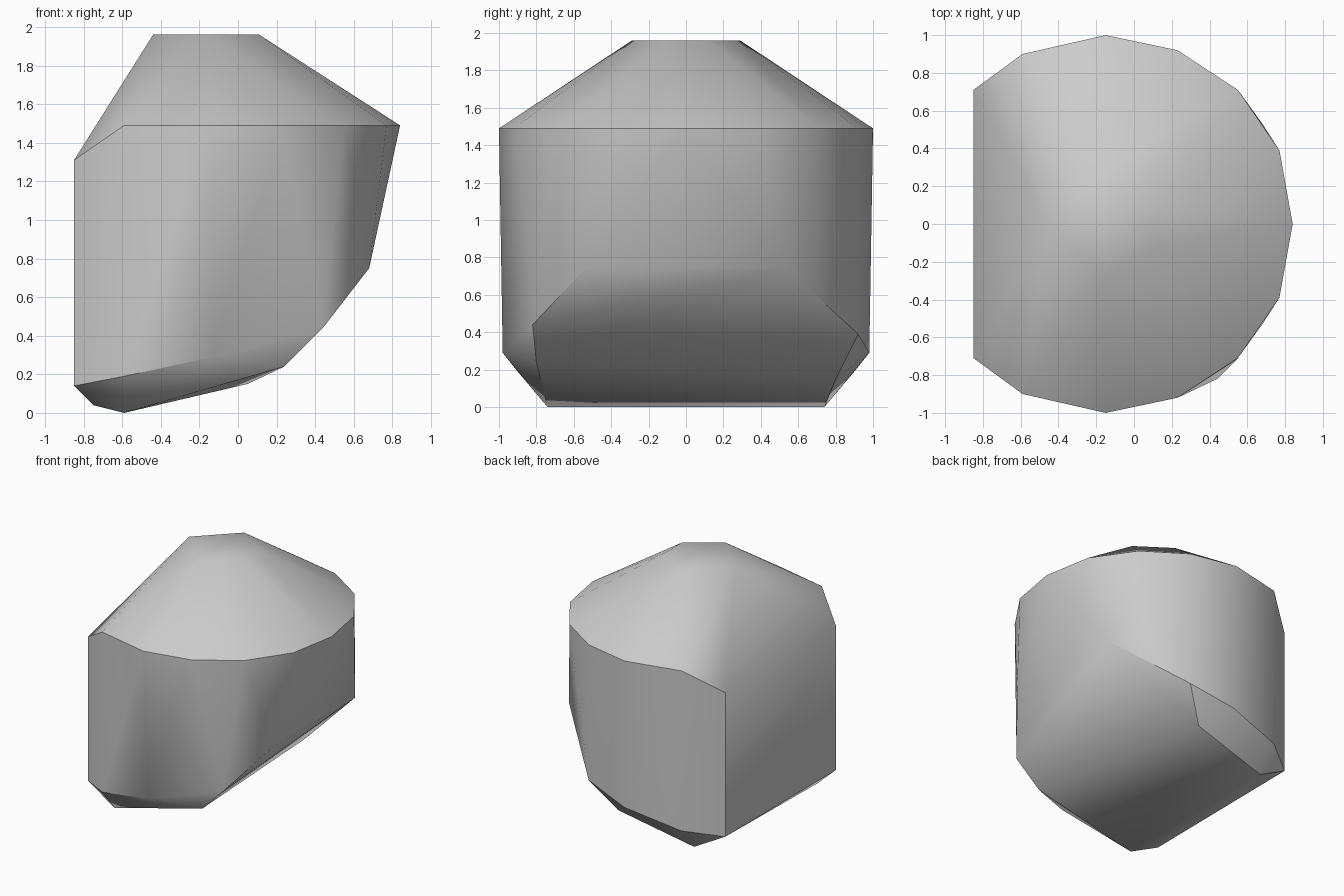
import bpy
import bmesh
import math

default_cube = bpy.data.objects.get("Cube")
if default_cube:
    bpy.data.objects.remove(default_cube, do_unlink=True)


def make_material(name, colour):
    material = bpy.data.materials.new(name)
    material.use_nodes = True
    material.diffuse_color = colour
    material.node_tree.nodes["Principled BSDF"].inputs["Base Color"].default_value = colour
    return material


def both_sides(points):
    """Repeat each point on the other side of the centre plane."""
    return [(x, side * y, z) for x, y, z in points for side in ((-1, 1) if y else (1,))]


# Rounded rim with a flat cut along one side
RIM_HEIGHT = 1.49
rim_outline = [(-.59, .9), (-.15, 1), (.23, .92), (.55, .71), (.77, .39), (.84, 0)]
rim = both_sides([(x, y, RIM_HEIGHT) for x, y in rim_outline])

# Small flat cap at the top of the sloping crown
CAP_HEIGHT = 1.96
cap_outline = [(-.44, 0), (-.15, .29), (.11, .11)]
cap = both_sides([(x, y, CAP_HEIGHT) for x, y in cap_outline])

# Upright corners of the flat side, and the lower ends of the walls
walls = both_sides([
    (-.85, .71, 1.31), (-.85, .71, .14),
    (-.59, .9, .19), (-.13, .98, .29), (.68, .53, .75),
])

# Slanted underside, chipped differently on its two ends
underside = both_sides([(-.59, .74, 0)])
front_chips = [(-.75, -.62, .04), (.24, -.8, .24), (.44, -.82, .44)]
back_chips = [(.05, .8, .15), (.23, .92, .39)]

# Wrap a convex skin around all the corners
bm = bmesh.new()
for corner in rim + cap + walls + underside + front_chips + back_chips:
    bm.verts.new(corner)
hull = bmesh.ops.convex_hull(bm, input=bm.verts)
spare = {v for v in hull["geom_interior"] + hull["geom_unused"]
         if isinstance(v, bmesh.types.BMVert)}
bmesh.ops.delete(bm, geom=list(spare), context="VERTS")
bmesh.ops.dissolve_limit(bm, angle_limit=math.radians(1), verts=bm.verts, edges=bm.edges)
bmesh.ops.recalc_face_normals(bm, faces=bm.faces)

mesh = bpy.data.meshes.new("faceted_block")
bm.to_mesh(mesh)
bm.free()
mesh.materials.append(make_material("plain grey", (.6, .6, .6, 1)))
block = bpy.data.objects.new("faceted_block", mesh)
bpy.context.collection.objects.link(block)

# Soft shading on the gentle facets, crisp at the rim
bpy.ops.object.select_all(action="DESELECT")
block.select_set(True)
bpy.context.view_layer.objects.active = block
bpy.ops.object.shade_smooth_by_angle(angle=math.radians(35))
